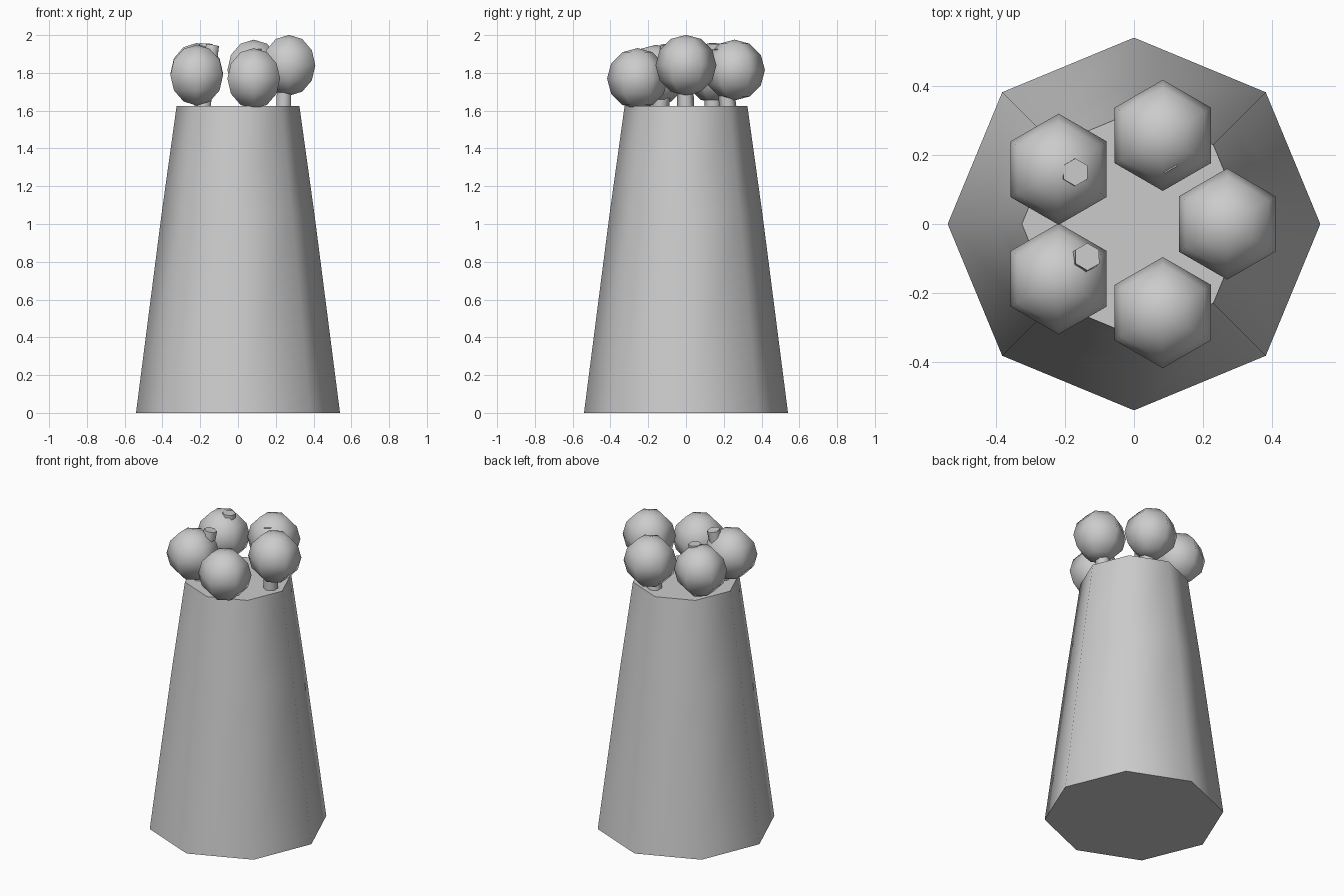
import bpy, math
from mathutils import Vector

cube = bpy.data.objects.get("Cube")
if cube:
    bpy.data.objects.remove(cube)

grey = bpy.data.materials.new("plain grey")
grey.use_nodes = True
grey.diffuse_color = (0.6, 0.6, 0.6, 1)
grey.node_tree.nodes["Principled BSDF"].inputs["Base Color"].default_value = (0.6, 0.6, 0.6, 1)


def finish(obj, name, angle):
    obj.name = name
    obj.data.materials.append(grey)
    bpy.ops.object.shade_smooth_by_angle(angle=math.radians(angle))
    return obj


# Tapered eight-sided body, built from stacked rings
SIDES = 8
rings = [(0.54, 0), (0.405, 1.05), (0.325, 1.625)]
verts = [(r * math.cos(math.tau * i / SIDES), r * math.sin(math.tau * i / SIDES), z)
         for r, z in rings for i in range(SIDES)]
faces = [(k * SIDES + i, k * SIDES + (i + 1) % SIDES,
          (k + 1) * SIDES + (i + 1) % SIDES, (k + 1) * SIDES + i)
         for k in range(len(rings) - 1) for i in range(SIDES)]
faces += [tuple(reversed(range(SIDES))), tuple(range(2 * SIDES, 3 * SIDES))]
mesh = bpy.data.meshes.new("body")
mesh.from_pydata(verts, [], faces)
body = bpy.data.objects.new("body", mesh)
bpy.context.collection.objects.link(body)
bpy.context.view_layer.objects.active = body
body.select_set(True)
finish(body, "body", 55)
body.select_set(False)


# Short six-sided stem between two points
def stem(name, start, end, radius=0.042):
    start, end = Vector(start), Vector(end)
    axis = end - start
    bpy.ops.mesh.primitive_cone_add(vertices=6, radius1=radius + 0.004, radius2=radius - 0.002,
                                    depth=axis.length, location=(start + end) / 2)
    obj = finish(bpy.context.object, name, 65)
    obj.rotation_mode = 'QUATERNION'
    obj.rotation_quaternion = Vector((0, 0, 1)).rotation_difference(axis)


# Five balls in a circle, each on a leaning stem: ball height, stem tip
crown = [(1.84, (0.25, -0.01, 1.93)),
         (1.815, (0.09, 0.187, 1.93)),
         (1.797, (-0.17, 0.15, 1.955)),
         (1.788, (-0.135, -0.095, 1.945)),
         (1.77, (0.07, -0.22, 1.87))]
for n, (height, tip) in enumerate(crown, 1):
    a = math.tau * (n - 1) / 5
    c, s = math.cos(a), math.sin(a)
    bpy.ops.mesh.primitive_uv_sphere_add(segments=6, ring_count=6, radius=0.161,
                                         location=(0.27 * c, 0.27 * s, height))
    finish(bpy.context.object, f"ball_{n}", 180)
    stem(f"stem_{n}", (0.24 * c, 0.24 * s, 1.56), tip)
